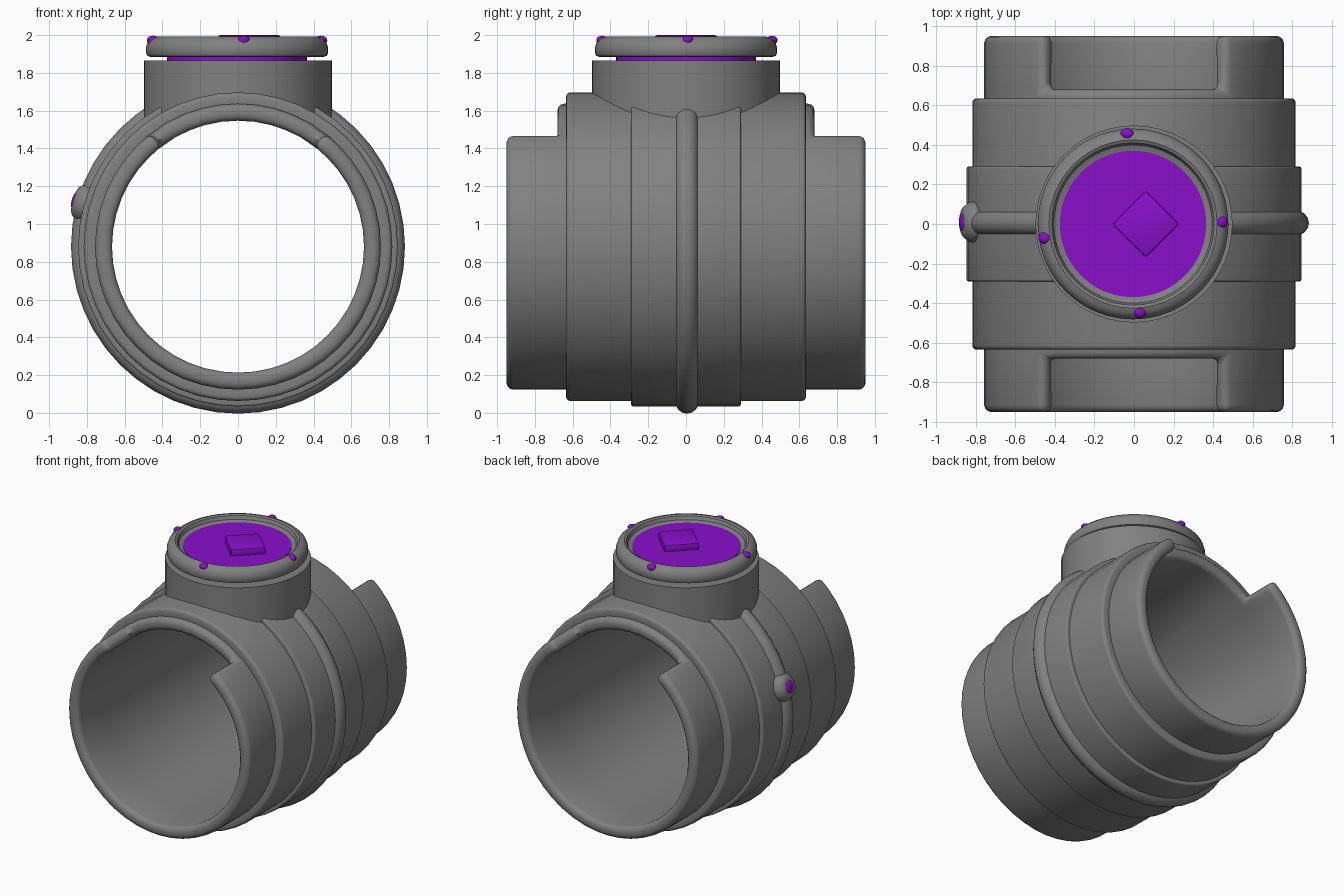
import bpy, bmesh, math
from mathutils import Matrix, Vector

if "Cube" in bpy.data.objects:
    bpy.data.objects.remove(bpy.data.objects["Cube"], do_unlink=True)

AXIS_Z = 0.88   # height of the sleeve's axis
SEG = 48


def material(name, rgb):
    m = bpy.data.materials.new(name)
    m.use_nodes = True
    m.diffuse_color = (*rgb, 1)
    m.node_tree.nodes["Principled BSDF"].inputs["Base Color"].default_value = (*rgb, 1)
    return m


grey = material("metal grey", (0.22, 0.22, 0.22))
purple = material("vivid purple", (0.25, 0.005, 0.60))


def finish(bm, name, mat, modifiers=()):
    """Turn a bmesh into an object, apply its modifiers and shade it."""
    mesh = bpy.data.meshes.new(name)
    bm.to_mesh(mesh)
    bm.free()
    mesh.materials.append(mat)
    ob = bpy.data.objects.new(name, mesh)
    bpy.context.collection.objects.link(ob)
    for kind, settings in modifiers:
        mod = ob.modifiers.new(kind.title(), kind)
        for key, value in settings.items():
            setattr(mod, key, value)
    bpy.ops.object.select_all(action='DESELECT')
    ob.select_set(True)
    bpy.context.view_layer.objects.active = ob
    if modifiers:
        bpy.ops.object.convert(target='MESH')
    bpy.ops.object.shade_smooth_by_angle(angle=math.radians(35))
    return ob


def sleeve(name, radius, rows, thick, bevel, notch=0):
    """Tube along y; the outer rows are left open over the top by the notch angle."""
    bm = bmesh.new()
    rings = []
    for y in rows:
        rings.append([bm.verts.new((radius * math.sin(i * math.tau / SEG), y,
                                    AXIS_Z + radius * math.cos(i * math.tau / SEG)))
                      for i in range(SEG)])
    for r in range(len(rows) - 1):
        for i in range(SEG):
            mid = (i + 0.5) * 360 / SEG
            if r in (0, len(rows) - 2) and min(mid, 360 - mid) < notch:
                continue
            j = (i + 1) % SEG
            bm.faces.new((rings[r][i], rings[r][j], rings[r + 1][j], rings[r + 1][i]))
    loose = [v for v in bm.verts if not v.link_faces]
    bmesh.ops.delete(bm, geom=loose, context='VERTS')
    return finish(bm, name, grey, [
        ('SOLIDIFY', dict(thickness=thick, offset=-1)),
        ('BEVEL', dict(width=bevel, segments=3, limit_method='ANGLE',
                       angle_limit=math.radians(40)))])


def lathe(name, profile, mat, matrix=Matrix(), closed=False):
    """Revolve (radius, height) points around z, then place the result."""
    bm = bmesh.new()
    verts = [bm.verts.new((r, 0, z)) for r, z in profile]
    edges = [bm.edges.new(pair) for pair in zip(verts, verts[1:])]
    if closed:
        edges.append(bm.edges.new((verts[-1], verts[0])))
    bmesh.ops.spin(bm, geom=verts + edges, cent=(0, 0, 0), axis=(0, 0, 1),
                   angle=math.tau, steps=SEG, use_duplicate=False)
    bmesh.ops.remove_doubles(bm, verts=bm.verts, dist=0.0005)
    bmesh.ops.recalc_face_normals(bm, faces=bm.faces)
    bm.transform(matrix)
    return finish(bm, name, mat)


def gem(name, matrix, size):
    bm = bmesh.new()
    bmesh.ops.create_uvsphere(bm, u_segments=16, v_segments=10, radius=1)
    bm.transform(matrix @ Matrix.Diagonal((*size, 1)))
    return finish(bm, name, purple)


# Sleeve with notched ends, and two raised bands
sleeve("sleeve", 0.757, (-0.95, -0.68, 0.68, 0.95), 0.09, 0.035, notch=37.5)
sleeve("wide_band", 0.817, (-0.635, 0.635), 0.09, 0.022)
sleeve("middle_band", 0.846, (-0.29, 0.29), 0.09, 0.01)

# Round strap around the middle
lathe("strap", [(0.822 + 0.062 * math.cos(a * math.tau / 14),
                 0.062 * math.sin(a * math.tau / 14)) for a in range(14)],
      grey, Matrix.Translation((0, 0.005, AXIS_Z)) @ Matrix.Rotation(math.pi / 2, 4, 'X'),
      closed=True)

# Round housing, its lower rim following the sleeve wall
bm = bmesh.new()
bmesh.ops.create_cone(bm, cap_ends=True, segments=SEG, radius1=0.498, radius2=0.498, depth=2)
bmesh.ops.delete(bm, geom=[f for f in bm.faces if f.normal.z < -0.5], context='FACES_ONLY')
for v in bm.verts:
    v.co.z = 1.865 if v.co.z > 0 else AXIS_Z + math.sqrt(0.71 ** 2 - v.co.x ** 2)
finish(bm, "housing", grey)

# Neck, lid ring and face disc
centre = Matrix.Translation((-0.005, 0, 0))
lathe("neck", [(0, 1.85), (0.37, 1.85), (0.37, 1.90), (0, 1.90)], purple, centre)
lathe("lid_ring", [(0.2, 1.885), (0.46, 1.885), (0.475, 1.89), (0.482, 1.905), (0.482, 1.935),
                   (0.472, 1.965), (0.45, 1.985), (0.425, 1.992), (0.41, 1.985),
                   (0.40, 1.96), (0.37, 1.948), (0.2, 1.93)], grey, centre, closed=True)
lathe("face_disc", [(0, 1.92), (0.37, 1.92), (0.37, 1.952), (0, 1.952)], purple, centre)

# Plain raised tile on the disc
bm = bmesh.new()
bmesh.ops.create_cube(bm, size=1)
bm.transform(Matrix.Translation((0.06, 0, 1.97)) @ Matrix.Rotation(math.pi / 4, 4, 'Z')
             @ Matrix.Diagonal((0.24, 0.24, 0.06, 1)))
finish(bm, "face_tile", purple, [('BEVEL', dict(width=0.012, segments=2))])

# Gems around the lid
for i, (x, y) in enumerate([(-0.035, 0.455), (0.44, 0.01), (0.03, -0.445), (-0.45, -0.07)]):
    gem(f"lid_gem_{i + 1}", Matrix.Translation((x, y, 1.973)), (0.033, 0.03, 0.024))

# Side knob with a gem, pointing outwards from the sleeve axis
out = Vector((-0.83, 0, 0.235)).normalized()
side = Matrix.Translation((0, 0.01, AXIS_Z)) @ out.to_track_quat('Z', 'Y').to_matrix().to_4x4()
lathe("side_knob", [(0, 0.78), (0.09, 0.80), (0.105, 0.835), (0.10, 0.865), (0.075, 0.895),
                    (0.05, 0.905), (0, 0.90)], grey, side)
gem("side_gem", side @ Matrix.Translation((0, 0, 0.90)), (0.045, 0.045, 0.014))
